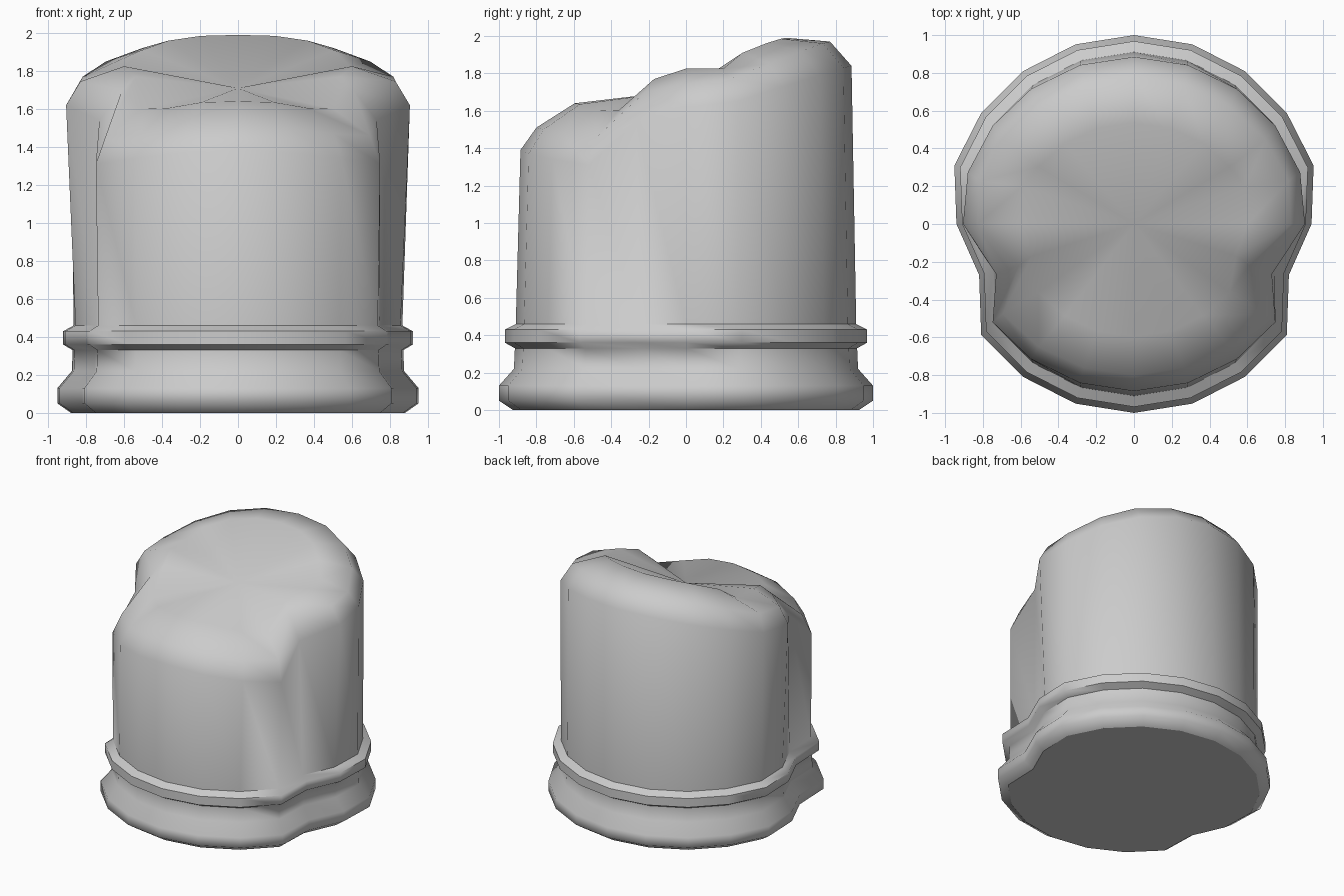
import bpy, bmesh, math

if "Cube" in bpy.data.objects:
    bpy.data.objects.remove(bpy.data.objects["Cube"])

# Outline: 20-sided circle, pinched at the sides just ahead of centre
N = 20
PINCH = {0: (0.94, 0.0), -18: (0.82, -0.27)}


def outline(i):
    """Outline point i, counted from the back (90 deg) round to the front (-90)."""
    k = min(i, N - i)
    side = 1 if i <= N // 2 else -1
    deg = 90 - 18 * k
    a = math.radians(deg)
    x, y = PINCH.get(deg, (math.cos(a), math.sin(a)))
    return side * x, y, k


# Moulded foot, thin collar and start of the wall: (scale, z)
FOOT = [(0.925, 0), (1.0, 0.05), (1.0, 0.13), (0.92, 0.22), (0.915, 0.33),
        (0.968, 0.36), (0.968, 0.43), (0.91, 0.46)]

# Crown rings: x scale, y scale, y shift, heights from back to front
CROWN = [
    (0.925, 0.885, 0.0,
     [1.84, 1.83, 1.79, 1.73, 1.65, 1.62, 1.54, 1.31, 1.34, 1.37, 1.39]),
    (0.86, 0.785, -0.015,
     [1.97, 1.96, 1.92, 1.85, 1.77, 1.745, 1.70, 1.46, 1.47, 1.50, 1.51]),
    (0.625, 0.565, -0.03,
     [1.99, 1.985, 1.96, 1.91, 1.825, 1.825, 1.77, 1.60, 1.605, 1.635, 1.64]),
]
# Points of the crown rings at the pinch that leave the regular scaling (k -> x, y)
SPECIAL = [{5: (0.905, 0.0), 6: (0.73, -0.265)},
           {5: (0.83, 0.0), 6: (0.61, -0.22)},
           {4: (0.59, 0.2), 5: (0.60, 0.0), 6: (0.54, -0.17)}]

bm = bmesh.new()
rings = []

# Foot and collar
for s, z in FOOT:
    ring = []
    for i in range(N):
        x, y, k = outline(i)
        ring.append(bm.verts.new((x * s, y * s, z)))
    rings.append(ring)

# Wall top and rounded, stepped crown
for (sx, sy, dy, heights), special in zip(CROWN, SPECIAL):
    ring = []
    for i in range(N):
        x, y, k = outline(i)
        px, py = x * sx, y * sy + dy
        if k in special:
            px, py = math.copysign(special[k][0], x), special[k][1]
        ring.append(bm.verts.new((px, py, heights[k])))
    rings.append(ring)

# Skin between rings
for lo, hi in zip(rings, rings[1:]):
    for i in range(N):
        j = (i + 1) % N
        bm.faces.new((lo[i], lo[j], hi[j], hi[i]))

# Underside and fan to the centre of the top
base = bm.faces.new(rings[0])
centre = bm.verts.new((0, 0, 1.71))
for i in range(N):
    bm.faces.new((rings[-1][i], rings[-1][(i + 1) % N], centre))
bmesh.ops.recalc_face_normals(bm, faces=bm.faces)

mesh = bpy.data.meshes.new("keyhole_cap")
bm.to_mesh(mesh)
bm.free()
body = bpy.data.objects.new("keyhole_cap", mesh)
bpy.context.collection.objects.link(body)

# Soft shading, with a crisp edge round the underside
bpy.context.view_layer.objects.active = body
body.select_set(True)
bpy.ops.object.shade_smooth_by_angle(angle=math.radians(60))
for e in mesh.edges:
    if all(mesh.vertices[v].co.z < 0.001 for v in e.vertices):
        e.use_edge_sharp = True
